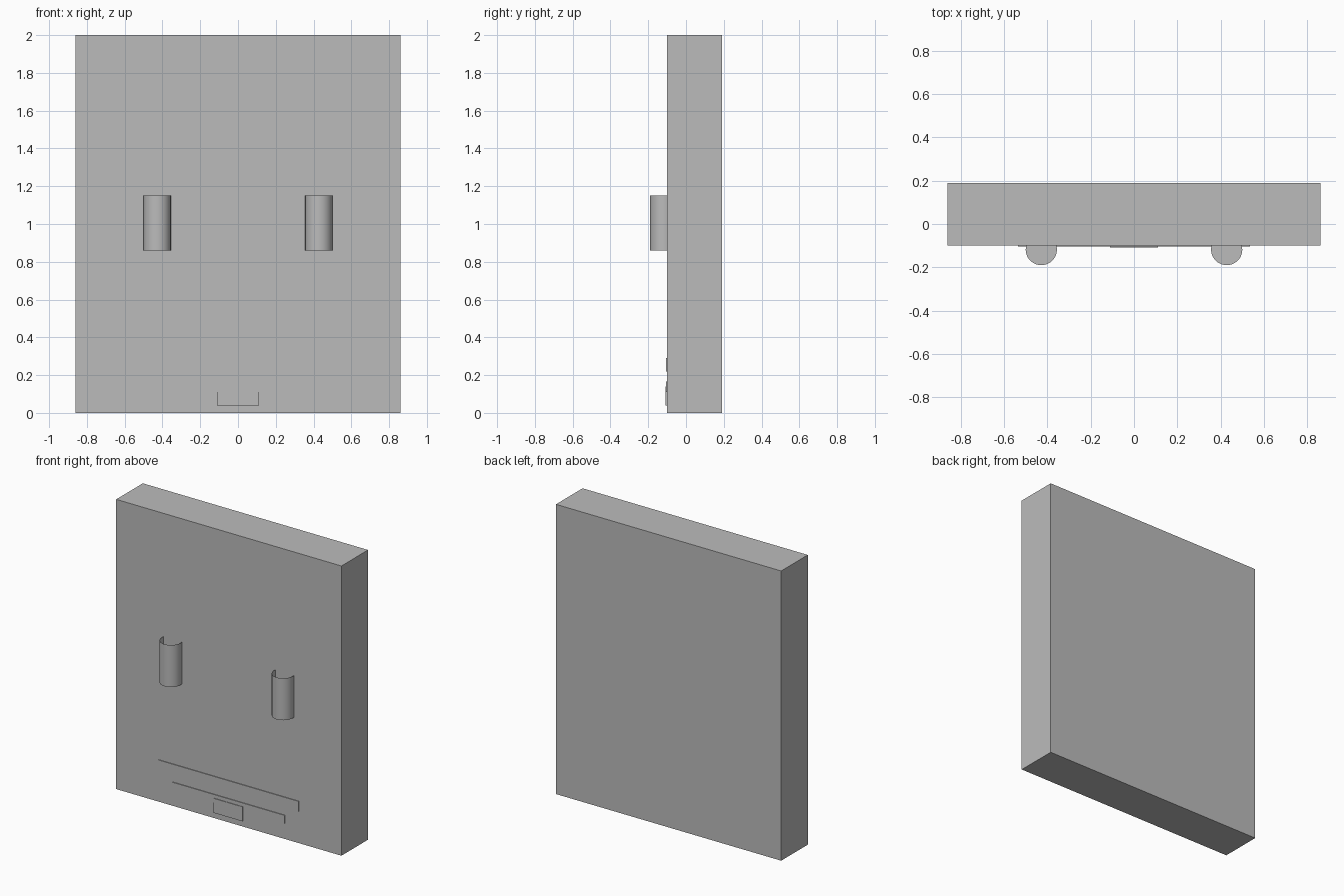
import bpy, bmesh, math

cube = bpy.data.objects.get("Cube")
if cube:
    bpy.data.objects.remove(cube)

grey = bpy.data.materials.new("plain grey")
grey.use_nodes = True
colour = (0.5, 0.5, 0.5, 1)
grey.diffuse_color = colour
grey.node_tree.nodes["Principled BSDF"].inputs["Base Color"].default_value = colour

FRONT, BACK = -0.1, 0.19


def add_box(name, half_width, y0, y1, z0, z1, x=0):
    bpy.ops.mesh.primitive_cube_add(size=1, location=(x, (y0 + y1) / 2, (z0 + z1) / 2))
    obj = bpy.context.object
    obj.name = name
    obj.scale = (2 * half_width, y1 - y0, z1 - z0)
    bpy.ops.object.transform_apply(location=False, rotation=False, scale=True)
    obj.data.materials.append(grey)
    return obj


def add_cup(name, x):
    """Upright round cup, open at the top, sunk partly into the wall."""
    radius, z0, z1 = 0.072, 0.86, 1.15
    bpy.ops.mesh.primitive_cylinder_add(vertices=48, radius=radius, depth=z1 - z0,
                                        location=(x, FRONT - 0.018, (z0 + z1) / 2))
    obj = bpy.context.object
    obj.name = name
    bm = bmesh.new()
    bm.from_mesh(obj.data)
    top = [f for f in bm.faces if f.normal.z > 0.9]
    bmesh.ops.delete(bm, geom=top, context="FACES_ONLY")
    bm.to_mesh(obj.data)
    bm.free()
    obj.data.materials.append(grey)
    bpy.ops.object.shade_smooth_by_angle(angle=math.radians(30))


# Wall slab
add_box("wall_panel", 0.86, FRONT, BACK, 0, 2)

# Wall cups, one each side
for side, x in (("left", 0.428), ("right", -0.428)):
    add_cup(side + "_wall_cup", x)

# Thin trims near the base
add_box("upper_strip", 0.535, FRONT - 0.005, FRONT, 0.22, 0.29)
add_box("lower_strip", 0.43, FRONT - 0.005, FRONT, 0.11, 0.165)
add_box("base_plate", 0.11, FRONT - 0.009, FRONT, 0.04, 0.14)
